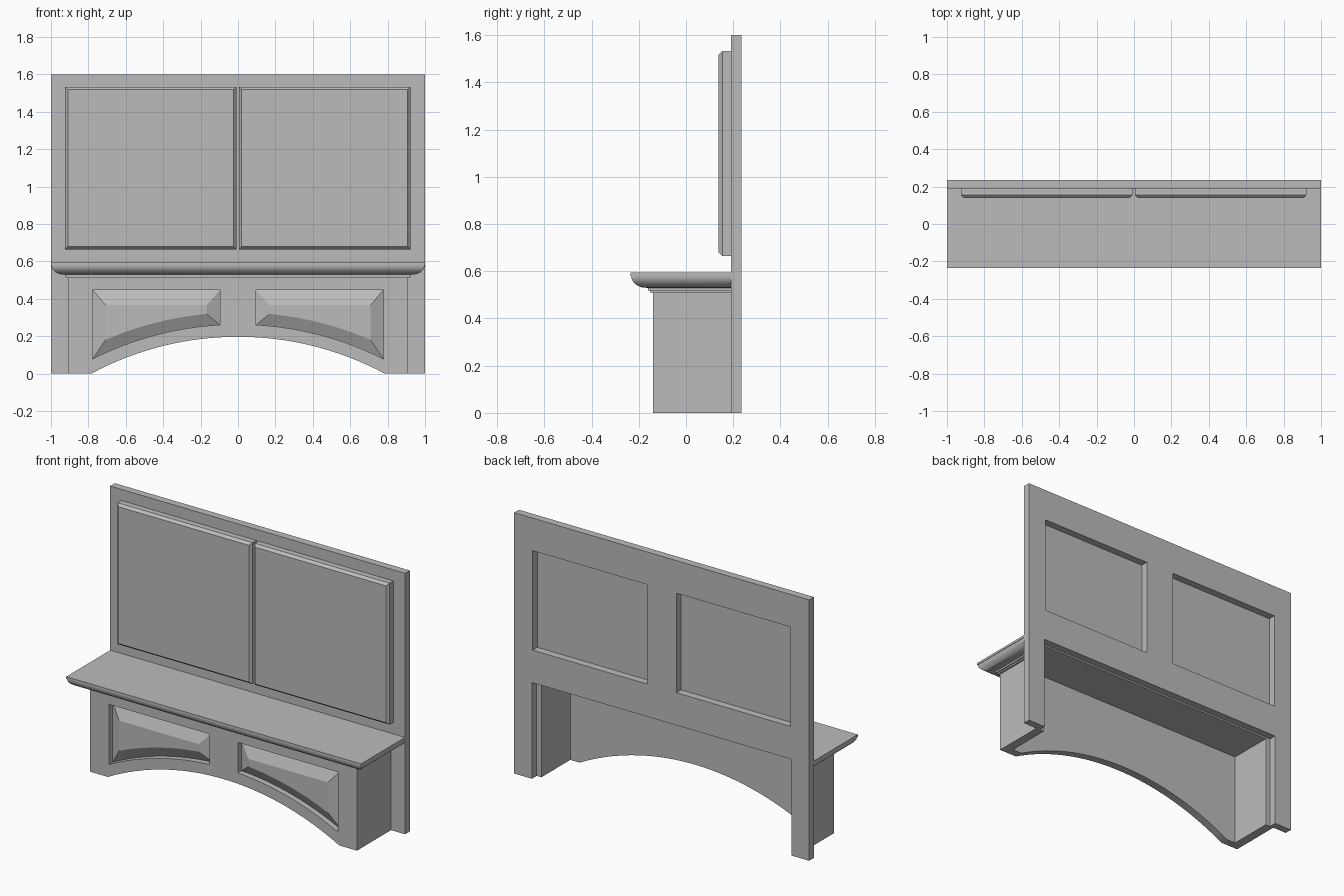
import bpy, bmesh, math

cube = bpy.data.objects.get("Cube")
if cube:
    bpy.data.objects.remove(cube, do_unlink=True)

paint = bpy.data.materials.new("plain grey")
paint.use_nodes = True
GREY = (0.5, 0.5, 0.5, 1.0)
paint.diffuse_color = GREY
paint.node_tree.nodes["Principled BSDF"].inputs["Base Color"].default_value = GREY


def finish(name, bm, smooth=False):
    bmesh.ops.recalc_face_normals(bm, faces=bm.faces[:])
    mesh = bpy.data.meshes.new(name)
    bm.to_mesh(mesh)
    bm.free()
    mesh.materials.append(paint)
    obj = bpy.data.objects.new(name, mesh)
    bpy.context.collection.objects.link(obj)
    if smooth:
        bpy.ops.object.select_all(action='DESELECT')
        obj.select_set(True)
        bpy.context.view_layer.objects.active = obj
        bpy.ops.object.shade_smooth_by_angle(angle=math.radians(30))
    return obj


def quad_strip(bm, a, b):
    """Join two equal closed rings of vertices."""
    n = len(a)
    for i in range(n):
        j = (i + 1) % n
        bm.faces.new((a[i], a[j], b[j], b[i]))


def prism(name, loops, y0, y1, smooth=False):
    """Solid between y0 and y1 from an outline and optional hole loops in (x, z)."""
    bm = bmesh.new()
    caps = []
    for y in (y0, y1):
        rings = [[bm.verts.new((x, y, z)) for x, z in loop] for loop in loops]
        edges = [bm.edges.new((r[i - 1], r[i])) for r in rings for i in range(len(r))]
        bmesh.ops.triangle_fill(bm, edges=edges, use_beauty=True, normal=(0, -1, 0))
        caps.append(rings)
    for a, b in zip(*caps):
        quad_strip(bm, a, b)
    return finish(name, bm, smooth)


def loft(name, rings, smooth=False):
    """Capped solid through rings of 3D points."""
    bm = bmesh.new()
    vs = [[bm.verts.new(p) for p in ring] for ring in rings]
    for a, b in zip(vs, vs[1:]):
        quad_strip(bm, a, b)
    bm.faces.new(vs[0])
    bm.faces.new(vs[-1])
    return finish(name, bm, smooth)


def rect(x0, x1, z0, z1):
    return [(x0, z0), (x1, z0), (x1, z1), (x0, z1)]


def box(name, x0, x1, y0, y1, z0, z1):
    return prism(name, [rect(x0, x1, z0, z1)], y0, y1)


def at_y(loop, y):
    return [(x, y, z) for x, z in loop]


# Shared sizes
HALF, FRONT, BACK = 0.905, -0.14, 0.19      # lower box
WALL_IN, RECESS = -0.09, -0.105             # front wall back, recess floor
SHELF_Z = 0.58
ARCH_R, ARCH_CZ = 1.662, -1.465             # arch circle


def arc(x0, x1, r, n):
    """Points along an arch circle from x0 to x1."""
    pts = []
    for i in range(n + 1):
        x = x0 + (x1 - x0) * i / n
        pts.append((x, max(0.0, ARCH_CZ + math.sqrt(r * r - x * x))))
    return pts


def arched_panel(s, x0, x1, r, top):
    """Outline with a curved bottom, on side s."""
    return [(s * x, z) for x, z in arc(x0, x1, r, 12) + [(x1, top), (x0, top)]]


# Back frame with two windows and an open bottom
outline = [(-1, 0), (-0.88, 0), (-0.88, 0.59), (0.88, 0.59), (0.88, 0),
           (1, 0), (1, 1.6), (-1, 1.6)]
windows = [rect(-0.875, -0.10, 0.79, 1.40), rect(0.10, 0.875, 0.79, 1.40)]
prism("back_frame", [outline] + windows, BACK, 0.236)

# Upper door panels with chamfered front edges
for name, x0, x1 in (("right_door", -0.924, -0.009), ("left_door", 0.006, 0.921)):
    c = 0.014
    outer = rect(x0, x1, 0.665, 1.532)
    inner = rect(x0 + c, x1 - c, 0.665 + c, 1.532 - c)
    loft(name, [at_y(outer, BACK), at_y(outer, 0.154), at_y(inner, 0.138)])

# Arched front wall: rail with two holes, and a plain backing
arch = [(-HALF, 0)] + arc(-0.785, 0.785, ARCH_R, 32) + [
    (HALF, 0), (HALF, SHELF_Z), (-HALF, SHELF_Z)]
holes = [arched_panel(s, 0.097, 0.777, 1.7285, 0.447) for s in (-1, 1)]
prism("front_rail", [arch] + holes, FRONT, RECESS, smooth=True)
prism("front_backing", [arch], RECESS, WALL_IN, smooth=True)

# Raised panels in the recesses, and the side walls
for s, side in ((-1, "right"), (1, "left")):
    base = arched_panel(s, 0.097, 0.777, 1.7285, 0.447)
    field = arched_panel(s, 0.168, 0.708, 1.792, 0.366)
    loft(side + "_raised_panel", [at_y(base, RECESS), at_y(field, FRONT)])
    xa, xb = sorted((s * 0.848, s * HALF))
    box(side + "_side_wall", xa, xb, WALL_IN, BACK, 0, SHELF_Z)

# Crown moulding: (overhang, height) profile mitred round three sides
profile = [(0, 0.51), (0.012, 0.51), (0.012, 0.519), (0.02, 0.519), (0.02, 0.53)]
for i in range(11):
    t = math.pi / 2 * i / 10
    profile.append((0.03 + 0.062 * math.sin(t), SHELF_Z - 0.05 * math.cos(t)))
profile.append((0, SHELF_Z))
path = [(-1, BACK, 0), (-1, FRONT, -1), (1, FRONT, -1), (1, BACK, 0)]
loft("crown_moulding",
     [[(sx * (HALF + o), y + m * o, z) for o, z in profile] for sx, y, m in path],
     smooth=True)

# Mantel shelf
box("mantel_shelf", -1, 1, -0.236, BACK, SHELF_Z, 0.594)
